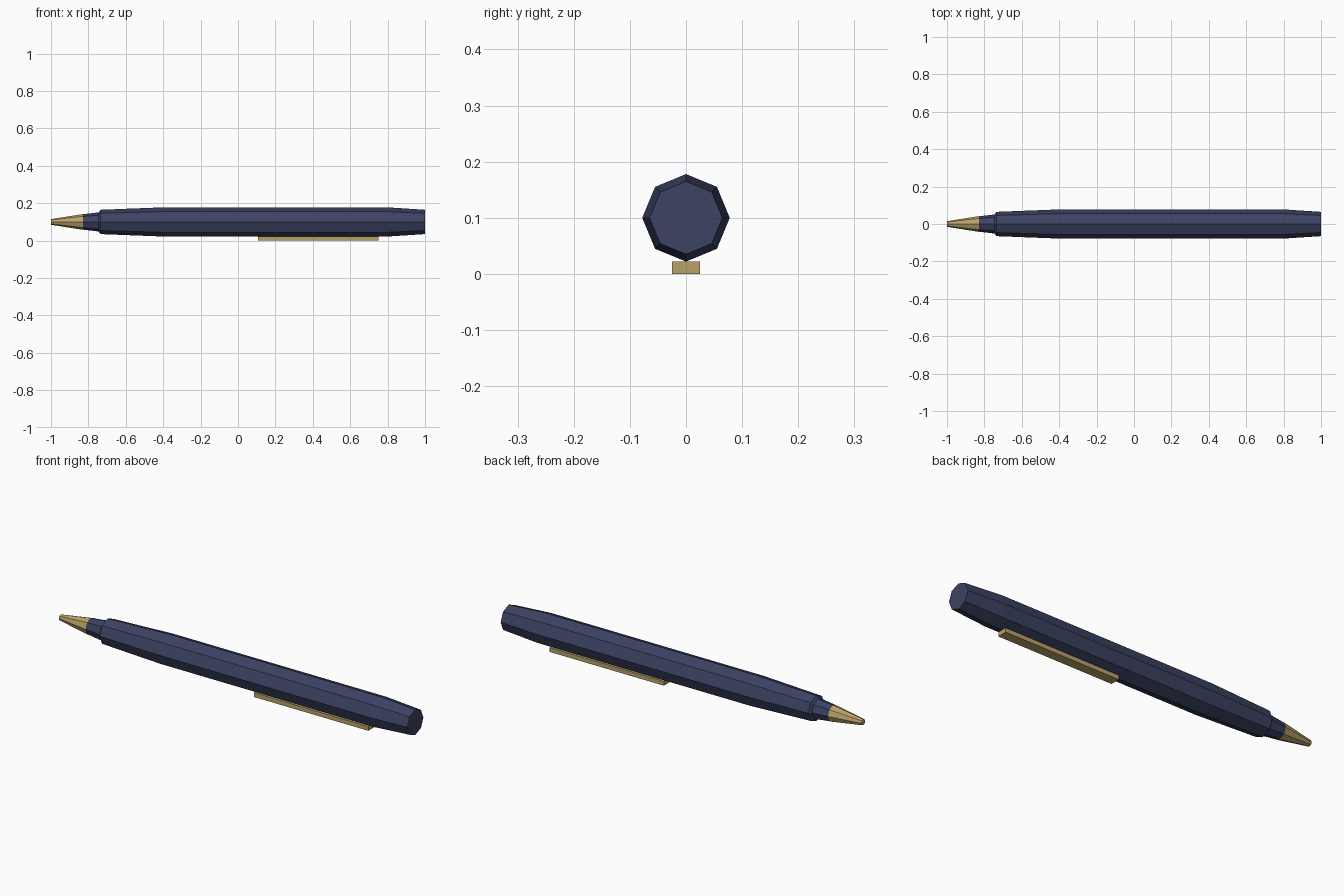
import bpy, bmesh, math

if "Cube" in bpy.data.objects:
    bpy.data.objects.remove(bpy.data.objects["Cube"])

SIDES, AXIS_Z = 8, 0.10


def material(name, color):
    m = bpy.data.materials.new(name)
    m.diffuse_color = (*color, 1)
    m.use_nodes = True
    m.node_tree.nodes["Principled BSDF"].inputs["Base Color"].default_value = m.diffuse_color
    return m


navy = material("navy", (0.045, 0.055, 0.125))
gold = material("gold", (0.49, 0.36, 0.14))


def add_object(name, bm, mat):
    bmesh.ops.recalc_face_normals(bm, faces=bm.faces)
    mesh = bpy.data.meshes.new(name)
    bm.to_mesh(mesh)
    bm.free()
    mesh.materials.append(mat)
    obj = bpy.data.objects.new(name, mesh)
    bpy.context.collection.objects.link(obj)
    return obj


def faceted_tube(name, profile, mat):
    """Capped octagonal solid along x from (x, radius) pairs."""
    bm = bmesh.new()
    rings = []
    for x, r in profile:
        angles = [2 * math.pi * i / SIDES for i in range(SIDES)]
        rings.append([bm.verts.new((x, r * math.cos(a), AXIS_Z + r * math.sin(a)))
                      for a in angles])
    for a, b in zip(rings, rings[1:]):
        for i in range(SIDES):
            j = (i + 1) % SIDES
            bm.faces.new((a[i], a[j], b[j], b[i]))
    bm.faces.new(rings[0])
    bm.faces.new(rings[-1])
    return add_object(name, bm, mat)


# Barrel with tapered ends
faceted_tube("barrel", [(-0.735, 0.065), (-0.40, 0.078), (0.80, 0.078), (1.0, 0.065)], navy)
# Stepped collar between barrel and tip
faceted_tube("collar", [(-0.83, 0.041), (-0.745, 0.051), (-0.735, 0.065)], navy)
# Metal writing tip
faceted_tube("tip", [(-1.0, 0.015), (-0.83, 0.042)], gold)

# Pocket clip under the barrel
bm = bmesh.new()
bmesh.ops.create_cube(bm, size=1)
for v in bm.verts:
    v.co = (0.43 + v.co.x * 0.645, v.co.y * 0.05, 0.011 + v.co.z * 0.022)
add_object("clip", bm, gold)
